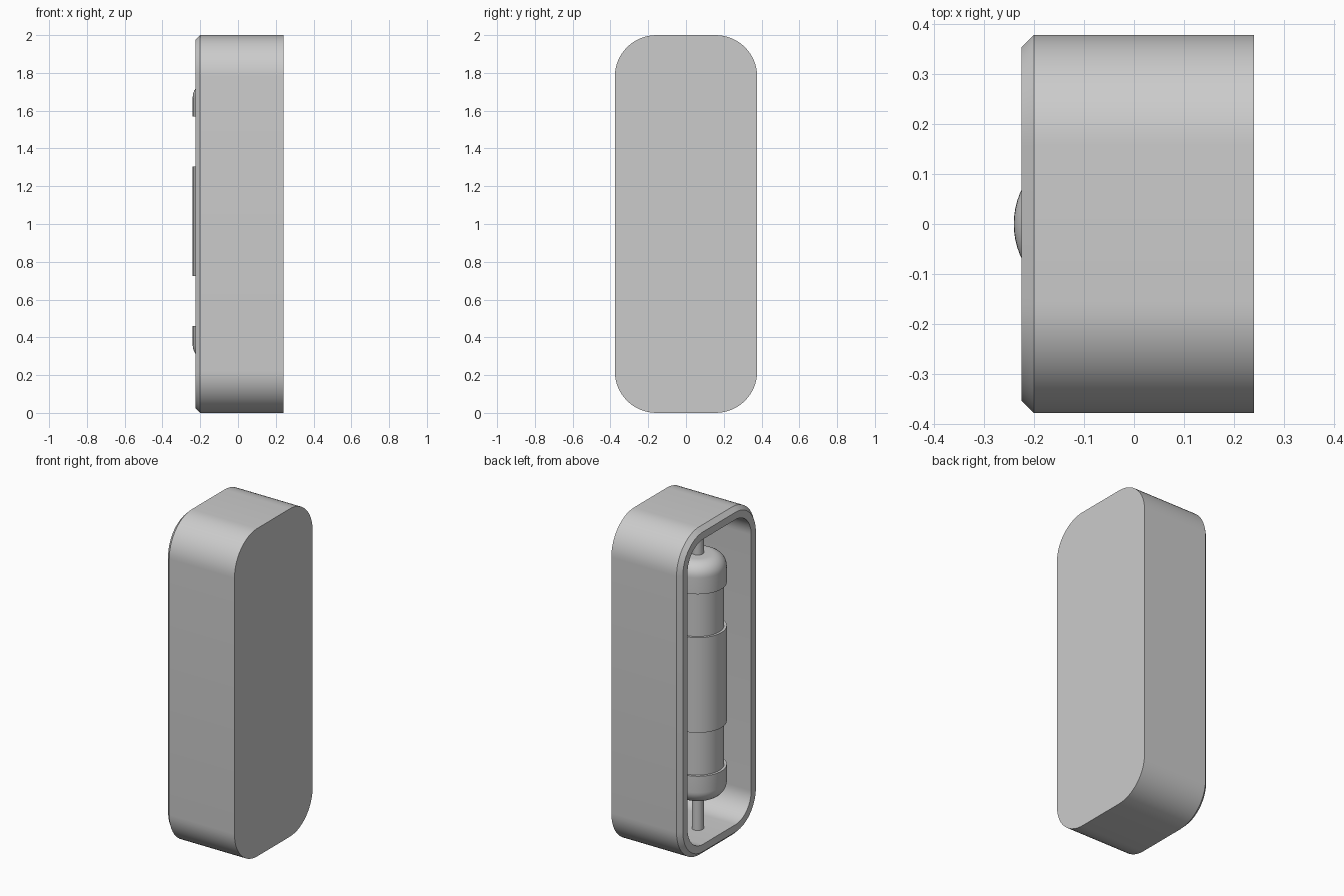
import bpy, bmesh
from math import sin, cos, pi, radians

if "Cube" in bpy.data.objects:
    bpy.data.objects.remove(bpy.data.objects["Cube"])


def rounded_ring(bm, x, inset, seg=14):
    """Rounded rectangle of vertices in the YZ plane at depth x."""
    r = 0.22 - inset
    cy, cz = 0.377 - 0.22, 1.0 - 0.22
    ring = []
    for k, (sy, sz) in enumerate([(1, 1), (-1, 1), (-1, -1), (1, -1)]):
        for i in range(seg + 1):
            a = (k + i / seg) * pi / 2
            ring.append(bm.verts.new((x, sy * cy + r * cos(a), 1 + sz * cz + r * sin(a))))
    return ring


def bridge(bm, a, b):
    n = len(a)
    for i in range(n):
        j = (i + 1) % n
        bm.faces.new((a[i], a[j], b[j], b[i]))


def finish(bm, name):
    bmesh.ops.recalc_face_normals(bm, faces=bm.faces)
    mesh = bpy.data.meshes.new(name)
    bm.to_mesh(mesh)
    bm.free()
    ob = bpy.data.objects.new(name, mesh)
    bpy.context.collection.objects.link(ob)
    bpy.ops.object.select_all(action='DESELECT')
    ob.select_set(True)
    bpy.context.view_layer.objects.active = ob
    bpy.ops.object.shade_smooth_by_angle(angle=radians(30))
    return ob


def lathe(name, profile, x, sides=64):
    """Closed solid turned about a vertical axis, from (radius, z) points."""
    bm = bmesh.new()
    rings = [[bm.verts.new((x + r * cos(2 * pi * i / sides), r * sin(2 * pi * i / sides), z))
              for i in range(sides)] for r, z in profile]
    for a, b in zip(rings, rings[1:]):
        bridge(bm, a, b)
    bm.faces.new(rings[0])
    bm.faces.new(rings[-1])
    return finish(bm, name)


# Housing: solid back, chamfered rim, cavity open toward -x
bm = bmesh.new()
rings = [rounded_ring(bm, x, inset) for x, inset in
         [(0.24, 0), (-0.2, 0), (-0.225, 0.025), (-0.225, 0.07), (0.18, 0.07)]]
for a, b in zip(rings, rings[1:]):
    bridge(bm, a, b)
bm.faces.new(rings[0])
bm.faces.new(rings[-1])
finish(bm, "housing")

# Capsule: stepped cylinder with rounded ends, mirrored about its middle
AXIS_X, MID, R, STEP, FILLET = -0.08, 1.015, 0.16, 0.145, 0.08
half = [(R, 0.29), (STEP, 0.29), (STEP, 0.555), (R, 0.555)]
half += [(R - FILLET + FILLET * cos(a), 0.655 + FILLET * sin(a))
         for a in (i * pi / 20 for i in range(11))]
profile = [(r, MID - h) for r, h in reversed(half)] + [(r, MID + h) for r, h in half]
lathe("capsule", profile, AXIS_X)

# Pins holding the capsule to the top and bottom walls
for name, z0, z1 in [("top_pin", 1.74, 1.95), ("bottom_pin", 0.05, 0.29)]:
    lathe(name, [(0.033, z0), (0.033, z1)], AXIS_X, 32)
